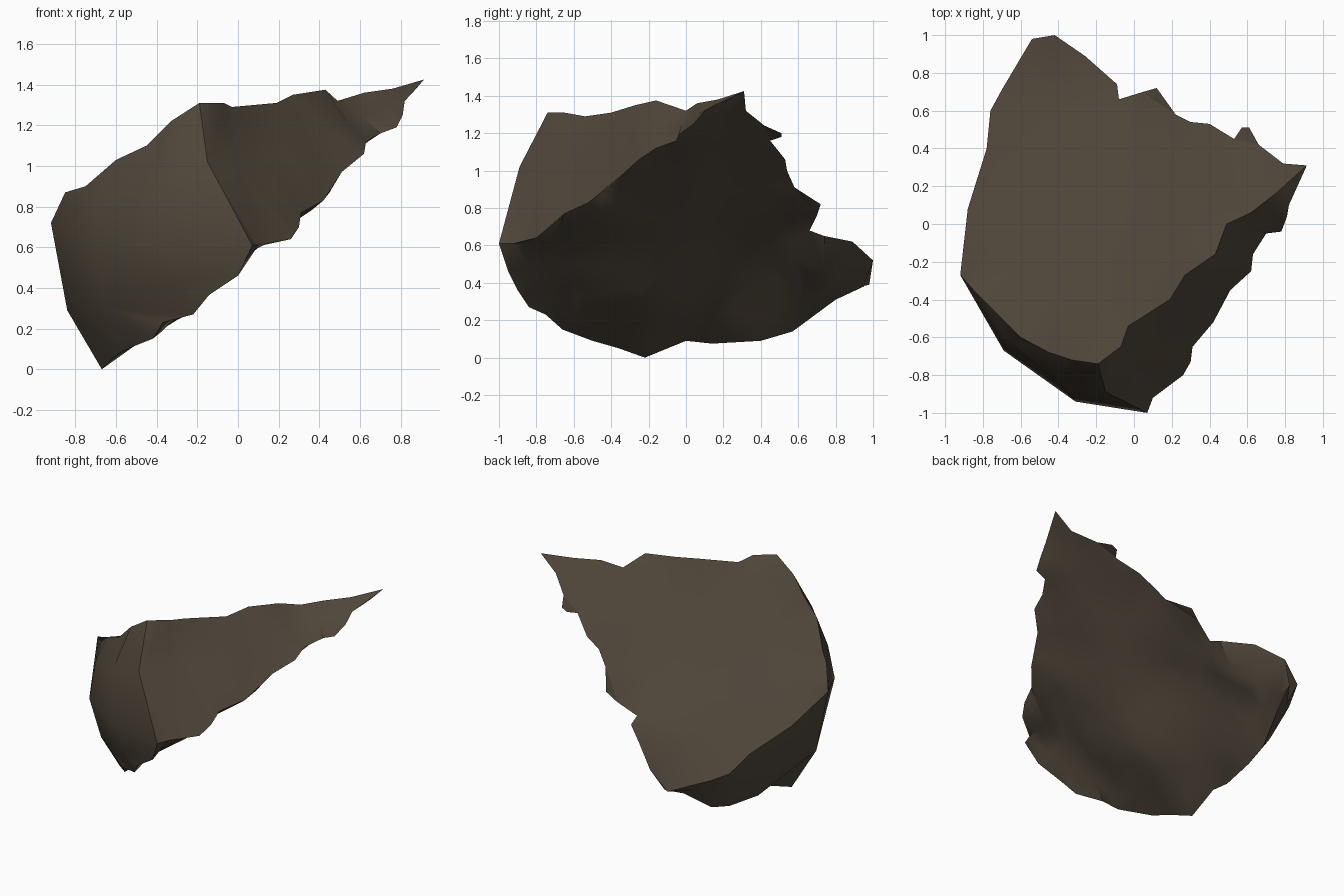
import bpy, bmesh, math, random
from mathutils import Vector, noise
from mathutils.geometry import delaunay_2d_cdt

if "Cube" in bpy.data.objects:
    bpy.data.objects.remove(bpy.data.objects["Cube"])

random.seed(4)
bm = bmesh.new()
cache = {}


def vert(p):
    k = tuple(round(c, 3) for c in p)
    if k not in cache:
        cache[k] = bm.verts.new(p)
    return cache[k]


def tri(a, b, c):
    vs = [vert(p) for p in (a, b, c)]
    if len(set(vs)) == 3:
        try:
            bm.faces.new(vs)
        except ValueError:
            pass


def params(row):
    t = [0.0]
    for a, b in zip(row, row[1:]):
        t.append(t[-1] + (Vector(a) - Vector(b)).length)
    return [x / t[-1] for x in t]


def sample(row, t):
    ts = params(row)
    for i in range(len(row) - 1):
        if t <= ts[i + 1] + 1e-6:
            return Vector(row[i]).lerp(Vector(row[i + 1]), (t - ts[i]) / (ts[i + 1] - ts[i]))


def strip(a, b):
    """Triangulate between two point rows of any lengths."""
    ta, tb, i, j = params(a), params(b), 0, 0
    while i < len(a) - 1 or j < len(b) - 1:
        if j == len(b) - 1 or (i < len(a) - 1 and ta[i + 1] <= tb[j + 1]):
            tri(a[i], b[j], a[i + 1])
            i += 1
        else:
            tri(a[i], b[j], b[j + 1])
            j += 1


def sheet(loop, step, height):
    """Fill a rim with a jittered grid; heights blend into the rim."""
    n = len(loop)
    pts = [Vector(p[:2]) for p in loop]
    k = int(1 / step) + 1
    for gx in range(-k, k + 1):
        for gy in range(-k, k + 1):
            q = Vector(((gx + random.uniform(-.25, .25)) * step,
                        (gy + random.uniform(-.25, .25)) * step))
            if min((q - r).length for r in pts[:n]) > step * 0.55:
                pts.append(q)
    out = delaunay_2d_cdt(pts, [(i, (i + 1) % n) for i in range(n)], [list(range(n))], 1, 1e-5)
    co = []
    for v, src in zip(out[0], out[3]):
        if src and min(src) < n:
            co.append(loop[min(src)])
            continue
        w = s = 0.0
        for p in loop:
            f = 1 / ((p[0] - v.x) ** 2 + (p[1] - v.y) ** 2 + 1e-4) ** 1.5
            w += f
            s += f * (p[2] - height(p[0], p[1], 0))
        co.append((v.x, v.y, height(v.x, v.y, 1) + s / w))
    for f in out[2]:
        tri(*[co[i] for i in f])


def bump(x, y, cx, cy, r, h):
    return h * math.exp(-((x - cx) ** 2 + (y - cy) ** 2) / (r * r))


def top_height(x, y, rough):
    return 1.081 + .523 * x - .443 * y + rough * .008 * noise.noise((x * 3, y * 3, 1))


def under_height(x, y, rough):
    z = .602 + .877 * x + .063 * y
    lumps = (.03 * noise.noise((x * 4, y * 4, 7)) + bump(x, y, .03, -.74, .13, .06)
             + bump(x, y, -.24, -.22, .26, -.1) + bump(x, y, -.2, -.68, .1, .05)
             + bump(x, y, -.15, .35, .2, .05) + bump(x, y, -.27, .76, .17, -.12))
    return z + rough * lumps


# Key corners
left, peak, tip = (-.92, -.27, .72), (-.19, -.74, 1.31), (.915, .31, 1.425)
nose, foot, back = (.07, -1, .61), (-.67, -.22, 0), (-.42, 1, .52)
ridge, shin = (-.15, -.89, 1.02), (-.84, -.25, .29)

# Rims of the sloping top
top_front = [left, (-.85, -.35, .87), (-.75, -.45, .9), (-.6, -.6, 1.03),
             (-.45, -.68, 1.1), (-.36, -.72, 1.15), (-.33, -.72, 1.22), peak]
top_right = [peak, (-.07, -.65, 1.31), (-.03, -.54, 1.29), (.19, -.4, 1.31), (.27, -.27, 1.35),
             (.43, -.16, 1.375), (.49, 0, 1.32), (.62, .06, 1.36), (.76, .17, 1.38), tip]
rear = [tip, (.79, .32, 1.32), (.66, .42, 1.24), (.61, .51, 1.2), (.57, .51, 1.18), (.53, .45, 1.16),
        (.4, .53, 1.06), (.3, .54, 1), (.22, .58, .91), (.12, .72, .82), (.05, .7, .76),
        (-.08, .66, .68), (-.09, .74, .65), (-.26, .89, .62), back]
top_left = [left, (-.88, .08, .6), (-.78, .4, .5), (-.76, .6, .43), (-.7, .71, .41),
            (-.54, .98, .39), back]

# Rims of the underside
low_front = [foot, (-.62, -.36, .05), (-.57, -.5, .09), (-.42, -.66, .15), (-.37, -.75, .23),
             (-.22, -.84, .27), (-.15, -.9, .36), (0, -.95, .46), nose]
low_right = [nose, (.1, -.92, .61), (.26, -.8, .64), (.3, -.73, .7), (.31, -.65, .77),
             (.42, -.52, .83), (.51, -.35, .97), (.62, -.25, 1.06), (.63, -.16, 1.12),
             (.7, -.05, 1.16), (.78, -.04, 1.19), (.81, .04, 1.25), (.82, .1, 1.32), tip]
low_left = [foot, (-.66, 0, .09), (-.66, .14, .075), (-.62, .4, .09), (-.6, .57, .14),
            (-.54, .8, .31), (-.5, .95, .38), back]

# Broken side walls, as rows from top to bottom
front_rows = [top_front, [left, (-.68, -.61, .85), (-.38, -.86, .95), ridge],
              [left, (-.69, -.67, .6), (-.31, -.94, .62), nose],
              [shin, (-.66, -.58, .3), (-.3, -.88, .42), nose], low_front]
right_mid = [ridge]
for i in range(1, 10):
    t = i / 10
    m = sample(top_right, t).lerp(sample(low_right, t), .5)
    right_mid.append(tuple(m + Vector((-.06, -.02, .04)) * (1 - t) ** 2))
right_rows = [top_right, right_mid + [tip], low_right]
left_rows = [top_left, [shin, (-.8, .15, .3), (-.71, .5, .26), (-.6, .8, .35), back], low_left]
for rows in (front_rows, right_rows, left_rows):
    for a, b in zip(rows, rows[1:]):
        strip(a, b)

# Sloping top and lumpy underside
sheet(top_front[:-1] + top_right[:-1] + rear[:-1] + top_left[:0:-1], .2, top_height)
sheet(low_front[:-1] + low_right[:-1] + rear[:-1] + low_left[:0:-1], .12, under_height)

bmesh.ops.recalc_face_normals(bm, faces=bm.faces[:])
mesh = bpy.data.meshes.new("rock_slab")
bm.to_mesh(mesh)
bm.free()
rock = bpy.data.objects.new("rock_slab", mesh)
bpy.context.collection.objects.link(rock)

stone = bpy.data.materials.new("brown_stone")
stone.diffuse_color = (.079, .061, .042, 1)
stone.use_nodes = True
stone.node_tree.nodes["Principled BSDF"].inputs["Base Color"].default_value = stone.diffuse_color
mesh.materials.append(stone)

bpy.context.view_layer.objects.active = rock
rock.select_set(True)
bpy.ops.object.shade_smooth_by_angle(angle=math.radians(38))
